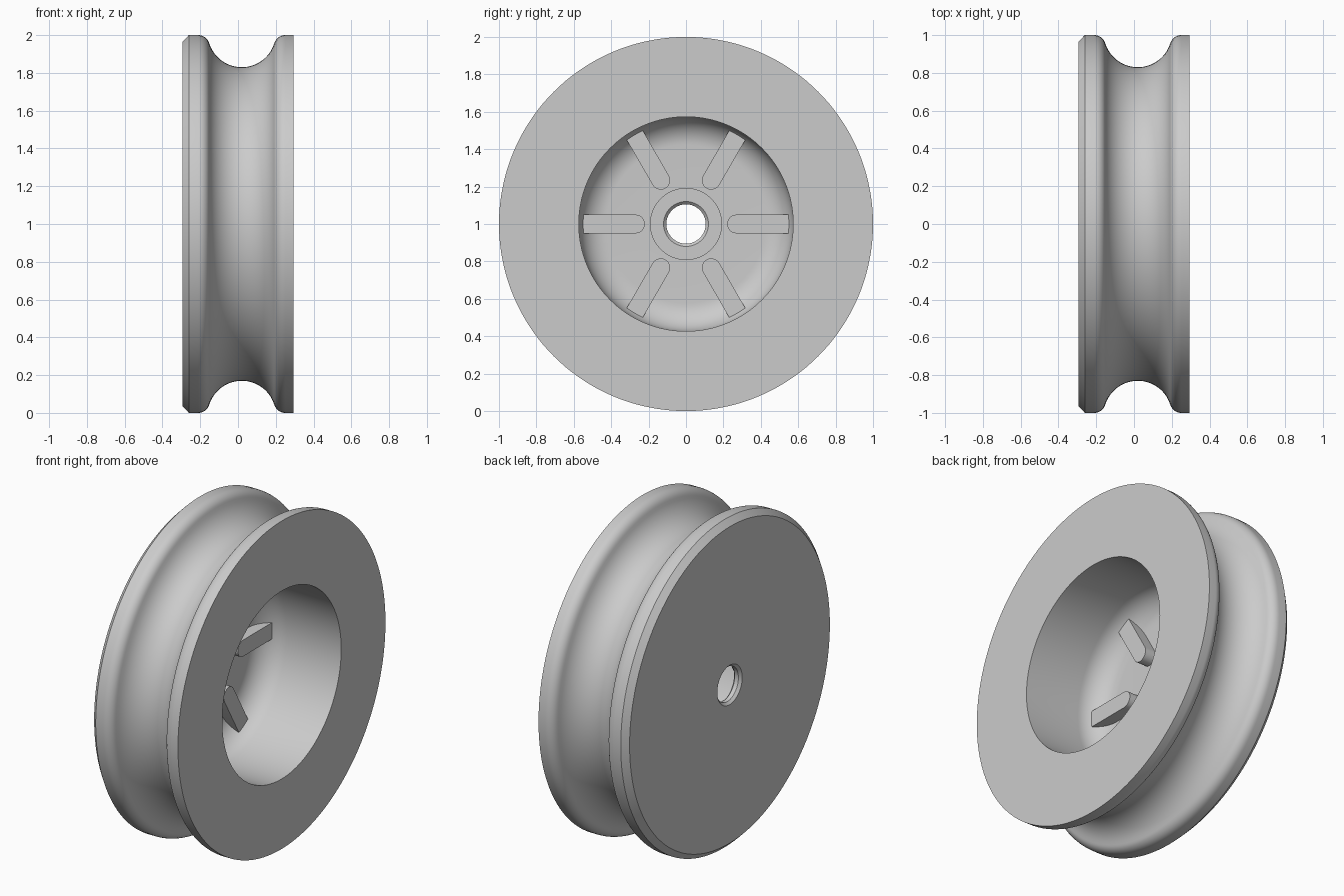
import bpy, bmesh, math
from mathutils import Matrix

cube = bpy.data.objects.get("Cube")
if cube:
    bpy.data.objects.remove(cube, do_unlink=True)

grey = bpy.data.materials.new("plain_grey")
grey.use_nodes = True
colour = (0.6, 0.6, 0.6, 1)
grey.diffuse_color = colour
grey.node_tree.nodes["Principled BSDF"].inputs["Base Color"].default_value = colour

STEPS = 144
UP = Matrix.Translation((0, 0, 1))  # wheel axis runs along x at z = 1


def finish(name, bm):
    bmesh.ops.recalc_face_normals(bm, faces=bm.faces)
    mesh = bpy.data.meshes.new(name)
    bm.to_mesh(mesh)
    bm.free()
    obj = bpy.data.objects.new(name, mesh)
    bpy.context.collection.objects.link(obj)
    mesh.materials.append(grey)
    bpy.ops.object.select_all(action='DESELECT')
    obj.select_set(True)
    bpy.context.view_layer.objects.active = obj
    bpy.ops.object.shade_smooth_by_angle(angle=math.radians(25))
    return obj


def arc(cx, cr, radius, start, end, n):
    """Points (x, r) on an arc, angles in degrees."""
    angles = [math.radians(start + (end - start) * i / n) for i in range(n + 1)]
    return [(cx + radius * math.cos(a), cr + radius * math.sin(a)) for a in angles]


# Wheel: closed cross-section of (x, radius) spun round the axle
slope = math.degrees(math.asin(0.07 / 0.24))  # where lip and groove arcs meet
profile = [(-0.28, 0.105), (-0.295, 0.12), (-0.295, 0.965), (-0.26, 1.0)]
profile += arc(-0.21, 0.94, 0.06, 90, slope, 8)                    # left lip
profile += arc(0.02, 1.01, 0.18, 180 + slope, 360 - slope, 28)[1:]  # rope groove
profile += arc(0.25, 0.94, 0.06, 180 - slope, 90, 8)[1:]           # right lip
profile += [(0.295, 1.0), (0.295, 0.573)]
profile += arc(-0.075, 0.423, 0.15, 90, 180, 14)                   # dished floor
profile += [(-0.225, 0.19), (-0.24, 0.19), (-0.24, 0.12), (-0.255, 0.105)]

bm = bmesh.new()
rings = []
for i in range(STEPS):
    a = math.tau * i / STEPS
    rings.append([bm.verts.new((x, r * math.cos(a), r * math.sin(a))) for x, r in profile])
for i, ring in enumerate(rings):
    after = rings[(i + 1) % STEPS]
    for j in range(len(profile)):
        k = (j + 1) % len(profile)
        bm.faces.new((ring[j], ring[k], after[k], after[j]))
bmesh.ops.transform(bm, matrix=UP, verts=bm.verts)
finish("grooved_wheel", bm)

# Six round-nosed ribs on the dished floor, their outer ends sunk in the fillet
outline = arc(0.27, 0, 0.05, 90, 270, 14) + [(0.58, -0.05), (0.58, 0.05)]
for n in range(6):
    bm = bmesh.new()
    base = bm.faces.new([bm.verts.new((-0.25, y, z)) for y, z in outline])
    top = bmesh.ops.extrude_face_region(bm, geom=[base])["geom"]
    moved = [v for v in top if isinstance(v, bmesh.types.BMVert)]
    bmesh.ops.translate(bm, vec=(0.095, 0, 0), verts=moved)
    turn = Matrix.Rotation(math.radians(60 * n), 4, 'X')
    bmesh.ops.transform(bm, matrix=UP @ turn, verts=bm.verts)
    finish(f"floor_rib_{n + 1}", bm)
